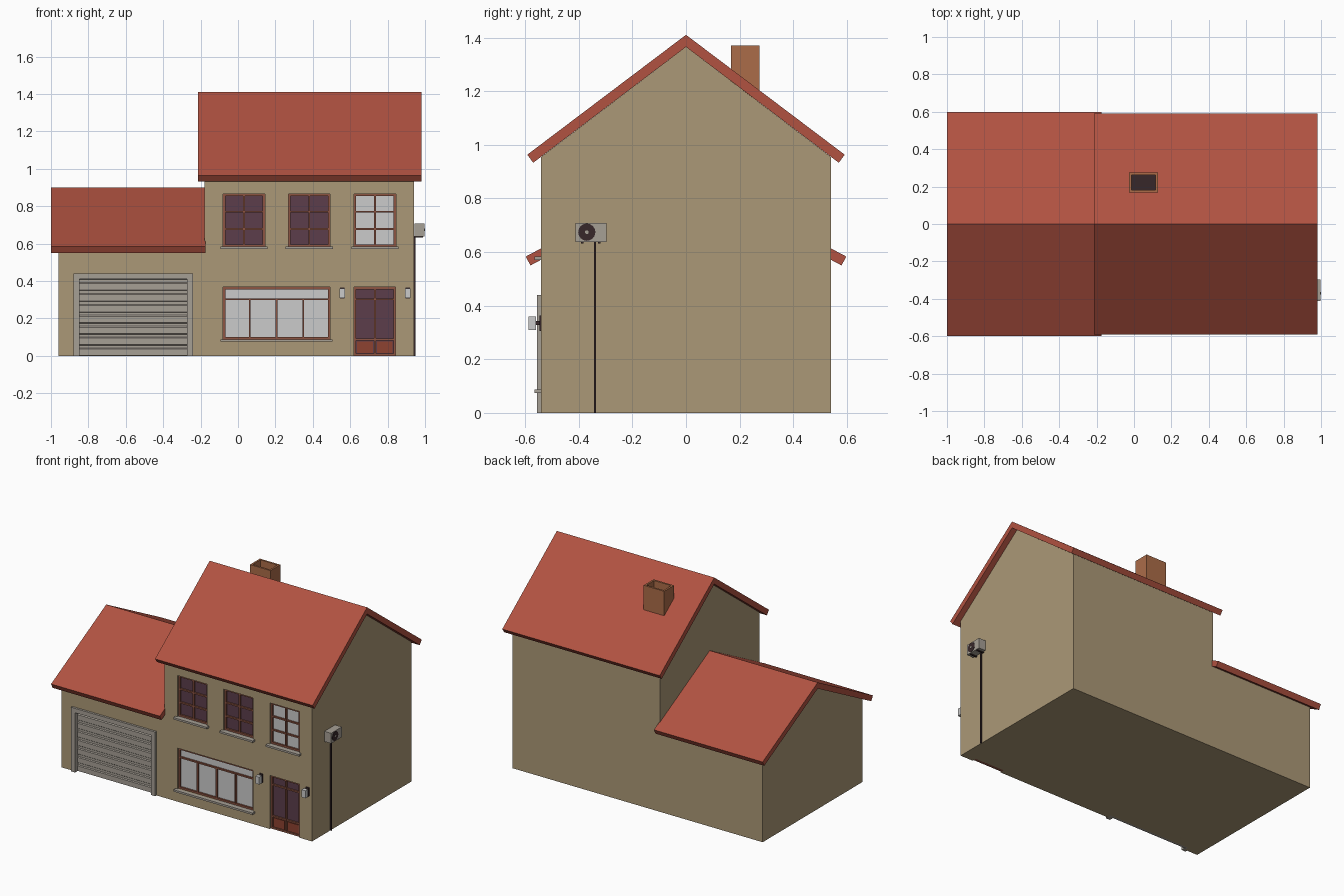
import bpy, bmesh
from math import pi
from mathutils import Matrix

if "Cube" in bpy.data.objects:
    bpy.data.objects.remove(bpy.data.objects["Cube"])


def mat(name, r, g, b):
    m = bpy.data.materials.new(name)
    m.diffuse_color = [(c / 255) ** 2.2 for c in (r, g, b)] + [1]
    m.use_nodes = True
    m.node_tree.nodes["Principled BSDF"].inputs["Base Color"].default_value = m.diffuse_color
    return m


WALL = mat("render_wall", 170, 151, 118)
ROOF = mat("roof_tile", 175, 83, 67)
WOOD = mat("wood", 140, 85, 68)
PANEL = mat("door_panel", 140, 68, 52)
DARK = mat("dark_glass", 92, 64, 76)
BLACK = mat("dark_metal", 58, 44, 46)
BRICK = mat("brick", 170, 108, 74)
STONE = mat("stone", 165, 158, 148)
PALE = mat("pale_glass", 212, 212, 212)


def finish(name, bm, material):
    bmesh.ops.recalc_face_normals(bm, faces=bm.faces)
    me = bpy.data.meshes.new(name)
    bm.to_mesh(me)
    bm.free()
    ob = bpy.data.objects.new(name, me)
    bpy.context.collection.objects.link(ob)
    if material:
        me.materials.append(material)
    return ob


def boxes(name, material, *items):
    """Each item is (x0, x1, y0, y1, z0, z1)."""
    bm = bmesh.new()
    for x0, x1, y0, y1, z0, z1 in items:
        m = (Matrix.Translation(((x0 + x1) / 2, (y0 + y1) / 2, (z0 + z1) / 2))
             @ Matrix.Diagonal((x1 - x0, y1 - y0, z1 - z0, 1)))
        bmesh.ops.create_cube(bm, size=1, matrix=m)
    return finish(name, bm, material)


def prism(name, material, profile, x0, x1):
    """Extrude a (y, z) profile along x."""
    bm = bmesh.new()
    f = bm.faces.new([bm.verts.new((x0, y, z)) for y, z in profile])
    new = bmesh.ops.extrude_face_region(bm, geom=[f])["geom"]
    bmesh.ops.translate(bm, vec=(x1 - x0, 0, 0),
                        verts=[v for v in new if isinstance(v, bmesh.types.BMVert)])
    return finish(name, bm, material)


def disc(name, material, x0, x1, y, z, r, n=24):
    bm = bmesh.new()
    m = Matrix.Translation(((x0 + x1) / 2, y, z)) @ Matrix.Rotation(pi / 2, 4, 'Y')
    bmesh.ops.create_cone(bm, cap_ends=True, segments=n, radius1=r, radius2=r,
                          depth=x1 - x0, matrix=m)
    return finish(name, bm, material)


def gable(name, x0, x1, eave, peak):
    return prism(name, WALL, [(-.54, 0), (.54, 0), (.54, eave), (0, peak), (-.54, eave)], x0, x1)


def roof(name, x0, x1, top, edge, under, inner):
    half = [edge, under]
    left = [(-y, z) for y, z in reversed(half)]
    prism(name, ROOF, [(0, top)] + half + [(0, inner)] + left, x0, x1)


# Walls and roofs
house = gable("house_walls", -.18, .94, .955, 1.365)
garage = gable("garage_walls", -.96, -.18, .572, .858)
roof("house_roof", -.215, .98, 1.41, (.592, .963), (.57, .933), 1.365)
roof("garage_roof", -1, -.175, .9, (.598, .583), (.58, .55), .858)

# Chimney with open top
boxes("chimney", BRICK,
      (-.027, -.014, .168, .275, 1.17, 1.37), (.116, .129, .168, .275, 1.17, 1.37),
      (-.014, .116, .168, .181, 1.17, 1.37), (-.014, .116, .262, .275, 1.17, 1.37))
boxes("chimney_flue", BLACK, (-.014, .116, .181, .262, 1.17, 1.3))

holes = []


def window(name, glass, x0, x1, z0, z1, bars_x, bars_z, split_top=None, border=.012, sill=True):
    """Recessed frame with glazing bars, a pane and a sill."""
    holes.append((x0, x1, -.6, -.51, z0 if z0 > 0 else -.02, z1))
    fy = (-.53, -.508)
    b, t = border, .005
    frame = [(x0, x0 + b, *fy, z0, z1), (x1 - b, x1, *fy, z0, z1),
             (x0 + b, x1 - b, *fy, z1 - b, z1), (x0 + b, x1 - b, *fy, z0, z0 + b)]
    frame += [(x - t, x + t, *fy, z0 + b, split_top or z1 - b) for x in bars_x]
    frame += [(x0 + b, x1 - b, -.529, -.508, z - t, z + t) for z in bars_z]
    boxes(name + "_frame", WOOD, *frame)
    boxes(name + "_pane", glass, (x0 + b, x1 - b, -.518, -.508, z0 + b, z1 - b))
    if sill:
        boxes(name + "_sill", STONE, (x0 - .014, x1 + .014, -.565, -.51, z0 - .013, z0))


# Upper windows, shop window and front door
for i, (cx, glass) in enumerate([(.032, DARK), (.381, DARK), (.732, PALE)]):
    window(f"upper_window_{i + 1}", glass, cx - .112, cx + .112, .583, .865, [cx], [.678, .77])
window("bay_window", PALE, -.08, .492, .088, .367, [.063, .206, .349], [.302], split_top=.302)
window("front_door", DARK, .62, .843, 0, .367, [.732], [.086, .302], sill=False)
boxes("door_lower_panels", PANEL,
      (.637, .722, -.525, -.508, .014, .076), (.742, .827, -.525, -.508, .014, .076))

# Garage door: raised surround and ribbed shutter
boxes("garage_door_frame", STONE, (-.88, -.848, -.555, -.51, 0, .44),
      (-.272, -.24, -.555, -.51, 0, .44), (-.848, -.272, -.555, -.51, .41, .44))
n, h = 7, .41 / 7
ribs = [(-.505, .41), (-.505, 0)]
for i in range(n):
    ribs += [(-.527, i * h + .001), (-.527, i * h + h * .6), (-.522, i * h + h * .7),
             (-.522, i * h + h * .95)]
prism("garage_shutter", STONE, ribs, -.848, -.272)

# Cut the openings into the walls
for wall, cuts in ((house, holes), (garage, [(-.86, -.26, -.6, -.51, -.02, .425)])):
    cutter = boxes(wall.name + "_cutter", None, *cuts)
    cutter.hide_render = True
    cutter.display_type = 'WIRE'
    mod = wall.modifiers.new("openings", 'BOOLEAN')
    mod.operation = 'DIFFERENCE'
    mod.solver = 'EXACT'
    mod.object = cutter

# Wall lamps beside the door
for side, x in (("left", .557), ("right", .907)):
    boxes(f"lamp_{side}", PALE, (x - .015, x + .015, -.587, -.559, .309, .36))
    boxes(f"lamp_{side}_bracket", BLACK, (x - .006, x + .006, -.56, -.545, .328, .342),
          (x - .012, x + .012, -.547, -.538, .305, .364))

# Air conditioner with fan, feet and pipe on the right wall
boxes("cooler_body", STONE, (.945, .996, -.413, -.297, .638, .708))
disc("cooler_fan", BLACK, .99, .998, -.37, .674, .032)
disc("cooler_fan_hub", STONE, .996, 1.0, -.37, .674, .007, 12)
boxes("cooler_bracket", BLACK, (.935, .99, -.392, -.382, .632, .64),
      (.935, .99, -.328, -.318, .632, .64))
boxes("cooler_pipe", BLACK, (.938, .948, -.344, -.335, 0, .64))
